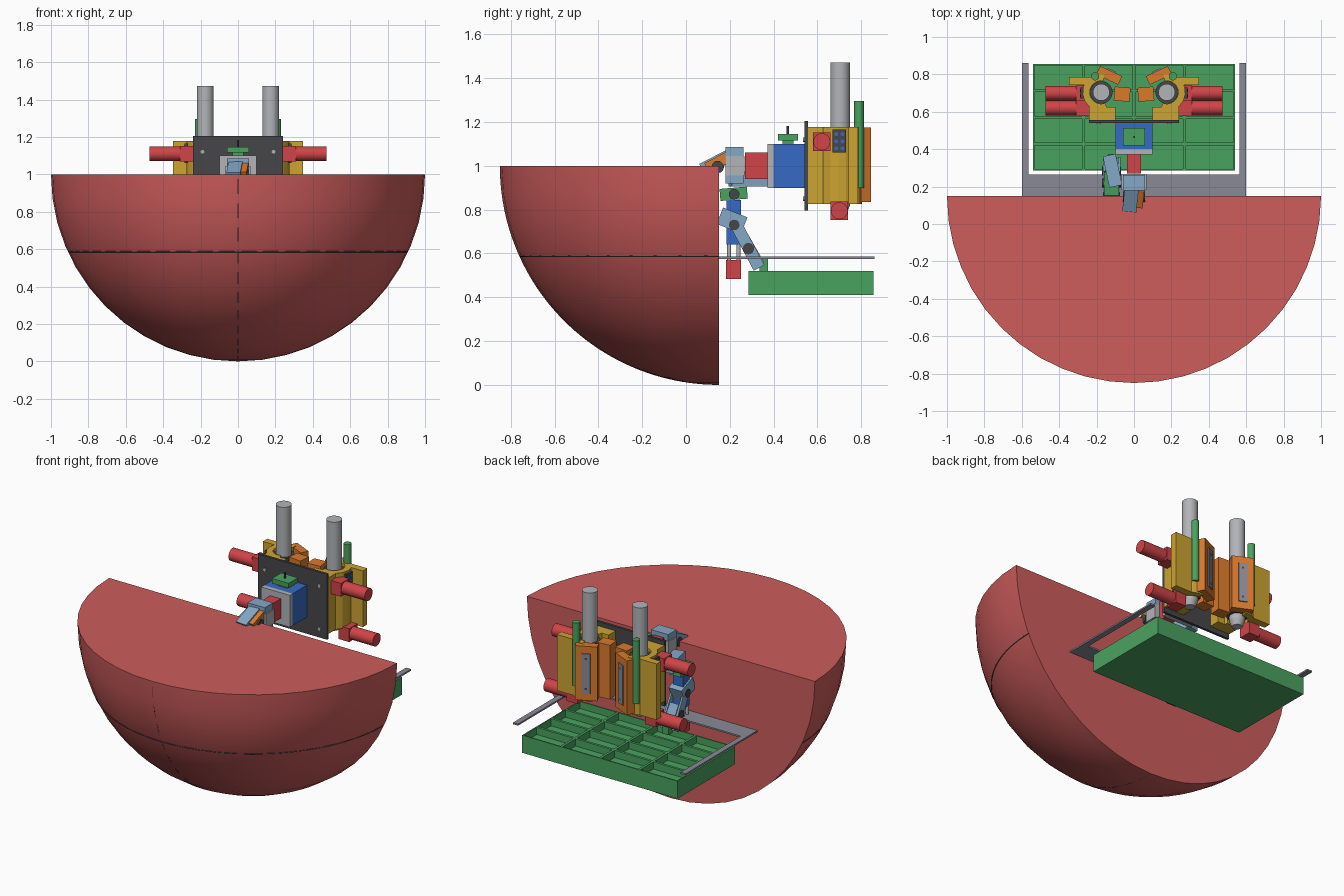
import bpy, bmesh, math
from mathutils import Vector, Matrix

cube = bpy.data.objects.get("Cube")
if cube:
    bpy.data.objects.remove(cube, do_unlink=True)


def material(name, r, g, b):
    m = bpy.data.materials.new(name)
    m.use_nodes = True
    col = [(c / 255 / 12.92) if c < 10 else ((c / 255 + 0.055) / 1.055) ** 2.4 for c in (r, g, b)] + [1]
    m.diffuse_color = col
    m.node_tree.nodes["Principled BSDF"].inputs["Base Color"].default_value = col
    return m


SHELL = material("soft red", 205, 92, 92)
RED = material("motor red", 208, 68, 72)
GREEN = material("green", 74, 162, 96)
YELLOW = material("mustard yellow", 205, 164, 50)
SILVER = material("light grey", 178, 180, 184)
GREY = material("frame grey", 137, 138, 150)
DARK = material("dark grey", 70, 70, 74)
ORANGE = material("orange", 218, 122, 44)
BLUE = material("blue", 54, 106, 196)
SKY = material("pale blue", 132, 168, 198)


def finish(name, mat, bm, smooth=False):
    bmesh.ops.recalc_face_normals(bm, faces=bm.faces)
    me = bpy.data.meshes.new(name)
    bm.to_mesh(me)
    bm.free()
    me.materials.append(mat)
    ob = bpy.data.objects.new(name, me)
    bpy.context.collection.objects.link(ob)
    if smooth:
        bpy.ops.object.select_all(action='DESELECT')
        ob.select_set(True)
        bpy.context.view_layer.objects.active = ob
        bpy.ops.object.shade_smooth_by_angle(angle=math.radians(35))
    return ob


def box(name, mat, x, y, z, tilt=0, turn=0):
    """Box from (min, max) ranges, tilted about x or turned about z, in degrees."""
    bm = bmesh.new()
    bmesh.ops.create_cube(bm, size=1)
    size = [abs(r[1] - r[0]) for r in (x, y, z)]
    mid = Vector([(r[0] + r[1]) / 2 for r in (x, y, z)])
    rot = Matrix.Rotation(math.radians(turn), 4, 'Z') @ Matrix.Rotation(math.radians(tilt), 4, 'X')
    bmesh.ops.transform(bm, matrix=Matrix.Translation(mid) @ rot @ Matrix.Diagonal(size + [1]), verts=bm.verts)
    return finish(name, mat, bm)


def rod(name, mat, p, q, r, r2=None):
    """Cylinder or cone from p to q."""
    p, q = Vector(p), Vector(q)
    bm = bmesh.new()
    bmesh.ops.create_cone(bm, cap_ends=True, segments=28, radius1=r, radius2=r if r2 is None else r2,
                          depth=(q - p).length)
    rot = (q - p).to_track_quat('Z', 'Y').to_matrix().to_4x4()
    bmesh.ops.transform(bm, matrix=Matrix.Translation((p + q) / 2) @ rot, verts=bm.verts)
    return finish(name, mat, bm, True)


def prism(name, mat, pts, z0, z1):
    """Upright extrusion of a plan outline."""
    bm = bmesh.new()
    face = bm.faces.new([bm.verts.new((x, y, z0)) for x, y in pts])
    ext = bmesh.ops.extrude_face_region(bm, geom=[face])["geom"]
    bmesh.ops.translate(bm, vec=(0, 0, z1 - z0), verts=[v for v in ext if isinstance(v, bmesh.types.BMVert)])
    return finish(name, mat, bm)


def seam(name, pts):
    cu = bpy.data.curves.new(name, 'CURVE')
    cu.dimensions = '3D'
    cu.bevel_depth = 0.004
    cu.bevel_resolution = 0
    sp = cu.splines.new('POLY')
    sp.points.add(len(pts) - 1)
    for pt, co in zip(sp.points, pts):
        pt.co = (*co, 1)
    cu.materials.append(DARK)
    bpy.context.collection.objects.link(bpy.data.objects.new(name, cu))


# Quarter ball with flat top and back
bm = bmesh.new()
bmesh.ops.create_uvsphere(bm, u_segments=48, v_segments=24, radius=1)
for normal in ((0, 0, 1), (0, 1, 0)):
    geom = bm.verts[:] + bm.edges[:] + bm.faces[:]
    bmesh.ops.bisect_plane(bm, geom=geom, dist=1e-5, plane_co=(0, 0, 0), plane_no=normal, clear_outer=True)
    bmesh.ops.holes_fill(bm, edges=[e for e in bm.edges if e.is_boundary], sides=0)
bmesh.ops.translate(bm, vec=(0, 0.15, 1), verts=bm.verts)
finish("quarter_shell", SHELL, bm, True)
arc = [math.pi * i / 48 for i in range(49)]
seam("vertical_seam", [(0, 0.15 - 0.996 * math.cos(a / 2), 1 - 0.996 * math.sin(a / 2)) for a in arc])
seam("level_seam", [(0.907 * math.cos(a), 0.15 - 0.907 * math.sin(a), 0.587) for a in arc])

# U-shaped frame
prism("support_frame", GREY, [(-.6, .15), (.6, .15), (.6, .86), (.565, .86), (.565, .265),
                              (-.565, .265), (-.565, .86), (-.6, .86)], 0.575, 0.585)

# Tray with sixteen pockets
bm = bmesh.new()
bmesh.ops.create_grid(bm, x_segments=4, y_segments=4, size=1)
bmesh.ops.transform(bm, matrix=Matrix.Translation((0, .57, .52)) @ Matrix.Diagonal((.54, .285, 1, 1)), verts=bm.verts)
rim = [e for e in bm.edges if e.is_boundary]
cells = bm.faces[:]
bmesh.ops.inset_individual(bm, faces=cells, thickness=0.011)
pockets = bmesh.ops.extrude_discrete_faces(bm, faces=cells)["faces"]
bmesh.ops.translate(bm, vec=(0, 0, -0.045), verts=list({v for f in pockets for v in f.verts}))
rim = [e for e in bm.edges if e.is_boundary]
skirt = bmesh.ops.extrude_edge_only(bm, edges=rim)["geom"]
bmesh.ops.translate(bm, vec=(0, 0, -0.11), verts=[g for g in skirt if isinstance(g, bmesh.types.BMVert)])
bmesh.ops.holes_fill(bm, edges=[e for e in bm.edges if e.is_boundary], sides=0)
finish("pocket_tray", GREEN, bm)

# Mounting plate with bolts
box("mounting_plate", DARK, (-.24, .24), (.54, .556), (.795, 1.205))
for x in (-.19, .19):
    for z in (.85, 1.12):
        rod("plate_bolt", SILVER, (x, .535, z), (x, .545, z), .01)

# Twin clamp units, mirrored
for s, side in ((-1, "right"), (1, "left")):
    cx, cy = .175 * s, .704
    rod(side + "_cylinder", SILVER, (cx, cy, .82), (cx, cy, 1.473), .045)
    rod(side + "_cylinder_tip", SILVER, (cx, cy, .785), (cx, cy, .82), .03, .045)
    rod(side + "_collar", DARK, (cx, cy, .85), (cx, cy, 1.16), .06)
    sweep = [math.radians(100 - 21 * i) for i in range(11)]
    ring = [(cx + s * r * math.cos(a), cy + r * math.sin(a))
            for r, seq in ((.1, sweep), (.062, sweep[::-1])) for a in seq]
    prism(side + "_clamp_ring", YELLOW, ring, .826, 1.178)
    box(side + "_clamp_foot", YELLOW, (.1 * s, .24 * s), (.556, .625), (.826, 1.178))
    box(side + "_clamp_wing", YELLOW, (.23 * s, .347 * s), (.742, .786), (.826, 1.178))
    # Hinged jaws around the cylinder
    for label, ang, rad, depth, width in (("rear", 115, .1, .05, .13), ("inner", 185, .112, .085, .075)):
        a = math.radians(ang)
        jx, jy = cx + s * rad * math.cos(a), cy + rad * math.sin(a)
        turn = ang if s > 0 else 180 - ang
        box(f"{side}_{label}_jaw", ORANGE, (jx - depth / 2, jx + depth / 2),
            (jy - width / 2, jy + width / 2), (.835, 1.175), turn=turn)
        out = rad + depth / 2 + .003
        px, py = cx + s * out * math.cos(a), cy + out * math.sin(a)
        if label == "rear":
            box(side + "_jaw_plate", GREY, (px - .004, px + .004), (py - .025, py + .025), (.88, 1.13), turn=turn)
            for z in (.91, 1.1):
                box(side + "_jaw_screw", DARK, (px - .0045, px + .0045), (py - .006, py + .006),
                    (z - .006, z + .006), turn=turn)
    rod(side + "_hinge_pin", GREEN, (.208 * s, .79, .9), (.208 * s, .79, 1.297), .022)
    # Motors, upper and lower
    for label, y, z in (("upper", .62, 1.11), ("lower", .70, .795)):
        rod(f"{side}_{label}_motor", RED, (.3 * s, y, z), (.473 * s, y, z), .039)
        box(f"{side}_{label}_gearbox", RED, (.235 * s, .31 * s), (y - .04, y + .04), (z - .042, z + .042))
    # Connector panel with sockets
    box(side + "_connector_panel", DARK, (.27 * s, .285 * s), (.67, .73), (1.06, 1.165))
    for y in (.686, .714):
        for z in (1.08, 1.112, 1.145):
            rod(side + "_socket", BLUE, (.28 * s, y, z), (.289 * s, y, z), .009)

# Central drive housing and sensor
box("drive_housing", BLUE, (-.1, .1), (.4, .54), (.9, 1.1))
box("housing_face", SILVER, (-.1, .1), (.372, .4), (.9, 1.1))
box("sensor_body", GREEN, (-.058, .058), (.42, .512), (1.116, 1.146))
box("sensor_base", GREEN, (-.03, .03), (.44, .49), (1.1, 1.116))
rod("sensor_stem", DARK, (0, .465, 1.14), (0, .465, 1.183), .005)
box("wrist_motor", RED, (-.037, .037), (.27, .372), (.94, 1.062))

# Upper hand
box("wrist_bracket", SKY, (-.06, .06), (.18, .262), (.92, 1.085))
box("wrist_band", SILVER, (-.066, .066), (.183, .266), (.955, 1.045))
box("hand_link", SKY, (-.055, .02), (.065, .215), (1.005, 1.045), tilt=27, turn=-6)
box("hand_pad", ORANGE, (.02, .052), (.09, .2), (.99, 1.04), tilt=27, turn=-6)
rod("hand_pivot", DARK, (-.06, .145, .995), (.06, .145, .995), .028)

# Lower arm
box("arm_mount", GREEN, (-.16, -.08), (.155, .28), (.845, .9), tilt=5)
box("arm_body", BLUE, (-.155, -.085), (.185, .25), (.64, .845))
box("arm_motor", RED, (-.155, -.085), (.182, .252), (.483, .57))
for x in (-.145, -.095):
    for y in (.197, .24):
        rod("arm_post", SILVER, (x, y, .565), (x, y, .645), .009)
box("arm_shoulder", SKY, (-.165, -.075), (.15, .27), (.71, .79), tilt=-22)
for x in (-.165, -.085):
    box("arm_link", SKY, (x, x + .012), (.25, .305), (.52, .76), tilt=28)
box("arm_forearm", SKY, (-.15, -.09), (.285, .325), (.54, .68), tilt=30)
box("arm_hand", SKY, (-.15, -.08), (.2, .37), (.905, .975), turn=12)
box("arm_tip", GREEN, (-.14, -.1), (.335, .375), (.518, .575))
for y, z, r in ((.22, .87, .024), (.22, .73, .024), (.285, .622, .026)):
    rod("arm_pivot", DARK, (-.17, y, z), (-.07, y, z), r)
